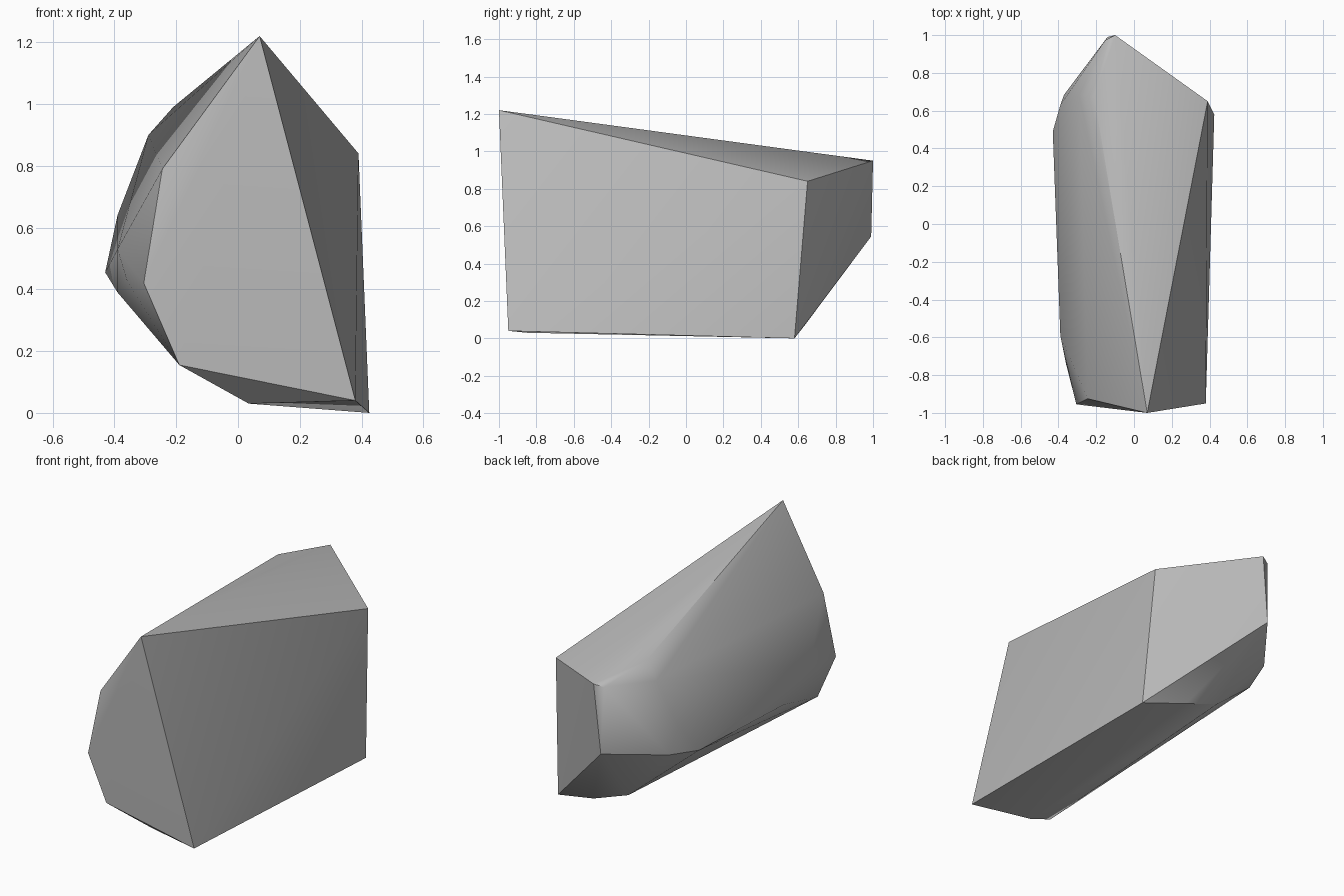
import bpy
import bmesh
import math

# Remove the default cube only
default_cube = bpy.data.objects.get("Cube")
if default_cube:
    bpy.data.objects.remove(default_cube, do_unlink=True)


def make_material(name, colour):
    """Create a plain single-colour material."""
    material = bpy.data.materials.new(name)
    material.use_nodes = True
    material.diffuse_color = colour
    material.node_tree.nodes["Principled BSDF"].inputs["Base Color"].default_value = colour
    return material


def make_convex_stone(name, corner_groups, material):
    """Wrap a convex skin around the corners of a chipped stone."""
    mesh = bpy.data.meshes.new(name)
    stone = bpy.data.objects.new(name, mesh)
    bpy.context.scene.collection.objects.link(stone)

    bm = bmesh.new()
    for corners in corner_groups:
        for corner in corners:
            bm.verts.new(corner)
    hull = bmesh.ops.convex_hull(bm, input=bm.verts[:])
    unused = [v for v in hull["geom_interior"] if isinstance(v, bmesh.types.BMVert)]
    bmesh.ops.delete(bm, geom=unused, context="VERTS")
    bmesh.ops.recalc_face_normals(bm, faces=bm.faces[:])
    bm.to_mesh(mesh)
    bm.free()

    mesh.materials.append(material)
    return stone


# Broad cleaved side and the upper peak
cleaved_side = [(0.07, -1, 1.22), (0.39, 0.65, 0.84), (0.425, 0.58, 0), (0.38, -0.95, 0.04)]

# Rim of the front face
front_rim = [(-0.245, -0.925, 0.79), (-0.305, -0.955, 0.42), (-0.19, -0.95, 0.155)]

# Narrow back end and the top ridge
back_end = [(-0.1, 1, 0.95), (-0.15, 0.975, 0.935), (-0.14, 0.99, 0.545), (-0.21, 0.67, 0.99)]

# Rounded, worn side
worn_side = [
    (-0.29, 0.685, 0.9), (-0.39, 0.63, 0.64), (-0.37, 0.685, 0.485), (-0.43, 0.49, 0.455),
    (-0.39, -0.59, 0.53), (-0.36, -0.74, 0.43), (-0.39, -0.35, 0.39),
]

# Chipped underside
underside = [(0.035, -0.85, 0.03), (0.155, 0.635, 0.07), (-0.07, 0.635, 0.15)]

stone_grey = make_material("stone_grey", (0.5, 0.5, 0.5, 1))
rock = make_convex_stone(
    "rock", [cleaved_side, front_rim, back_end, worn_side, underside], stone_grey
)

# Blend shallow facets while keeping the broken edges crisp
bpy.ops.object.select_all(action="DESELECT")
rock.select_set(True)
bpy.context.view_layer.objects.active = rock
bpy.ops.object.shade_smooth_by_angle(angle=math.radians(30))
